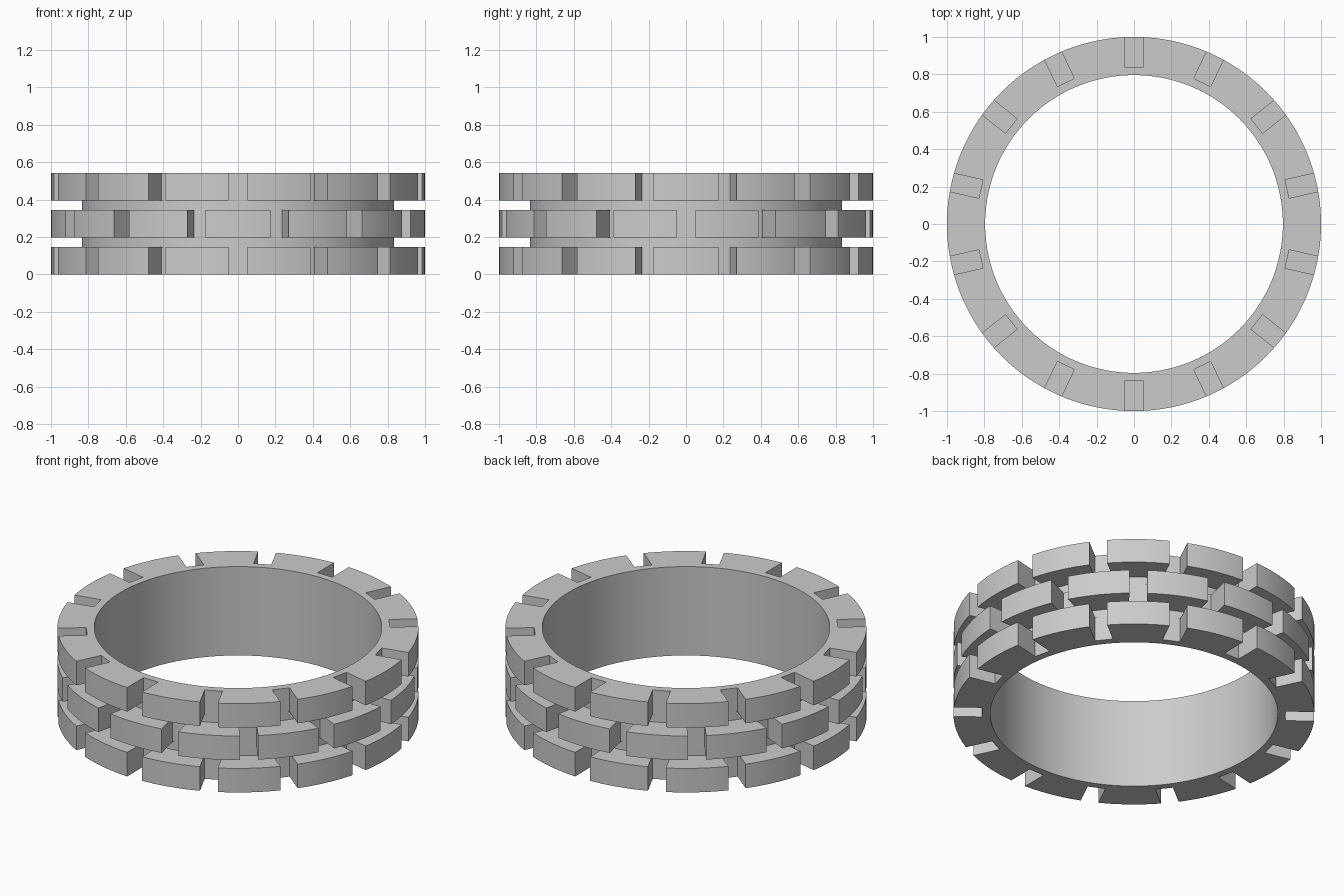
import bpy, bmesh, math
from mathutils import Matrix

if "Cube" in bpy.data.objects:
    bpy.data.objects.remove(bpy.data.objects["Cube"])

SEG, NOTCHES = 168, 14
R_OUT, R_GROOVE, R_NOTCH, R_IN = 1.0, 0.834, 0.84, 0.796
ROWS = [(0.0, 0.147), (0.198, 0.345), (0.396, 0.543)]


def make_object(name, bm):
    bmesh.ops.recalc_face_normals(bm, faces=bm.faces)
    mesh = bpy.data.meshes.new(name)
    bm.to_mesh(mesh)
    bm.free()
    obj = bpy.data.objects.new(name, mesh)
    bpy.context.collection.objects.link(obj)
    return obj


# Ring band: lathed profile with two grooves between three raised rows
profile = [(R_IN, 0.0)]
for i, (z0, z1) in enumerate(ROWS):
    if i:
        profile.append((R_GROOVE, z0))
    profile += [(R_OUT, z0), (R_OUT, z1)]
    if i < 2:
        profile.append((R_GROOVE, z1))
profile.append((R_IN, ROWS[-1][1]))

bm = bmesh.new()
loops = []
for s in range(SEG):
    a = math.tau * s / SEG
    loops.append([bm.verts.new((r * math.cos(a), r * math.sin(a), z)) for r, z in profile])
n = len(profile)
for s in range(SEG):
    p, q = loops[s], loops[(s + 1) % SEG]
    for k in range(n):
        m = (k + 1) % n
        bm.faces.new((p[k], q[k], q[m], p[m]))
ring = make_object("ring_band", bm)

# Notch cutters: square slots, the middle row shifted by half a step
bm = bmesh.new()
for i, (z0, z1) in enumerate(ROWS):
    for k in range(NOTCHES):
        a = math.pi / 2 + math.tau * (k + (0.5 if i == 1 else 0)) / NOTCHES
        depth = 0.25
        mat = (Matrix.Rotation(a, 4, 'Z')
               @ Matrix.Translation((R_NOTCH + depth / 2, 0, (z0 + z1) / 2))
               @ Matrix.Diagonal((depth, 0.1, z1 - z0 + 0.03, 1)))
        bmesh.ops.create_cube(bm, size=1, matrix=mat)
cutter = make_object("notch_cutter", bm)
cutter.hide_render = True

# Cut the notches
mod = ring.modifiers.new("notches", 'BOOLEAN')
mod.operation = 'DIFFERENCE'
mod.solver = 'EXACT'
mod.object = cutter
bpy.context.view_layer.objects.active = ring
ring.select_set(True)
cutter.select_set(False)
bpy.ops.object.modifier_apply(modifier=mod.name)
bpy.data.objects.remove(cutter, do_unlink=True)

# Plain grey metal, smooth walls with sharp edges
grey = bpy.data.materials.new("light grey")
grey.diffuse_color = (0.6, 0.6, 0.6, 1)
grey.use_nodes = True
grey.node_tree.nodes["Principled BSDF"].inputs["Base Color"].default_value = grey.diffuse_color
ring.data.materials.clear()
ring.data.materials.append(grey)
bpy.ops.object.shade_smooth_by_angle(angle=math.radians(30))
